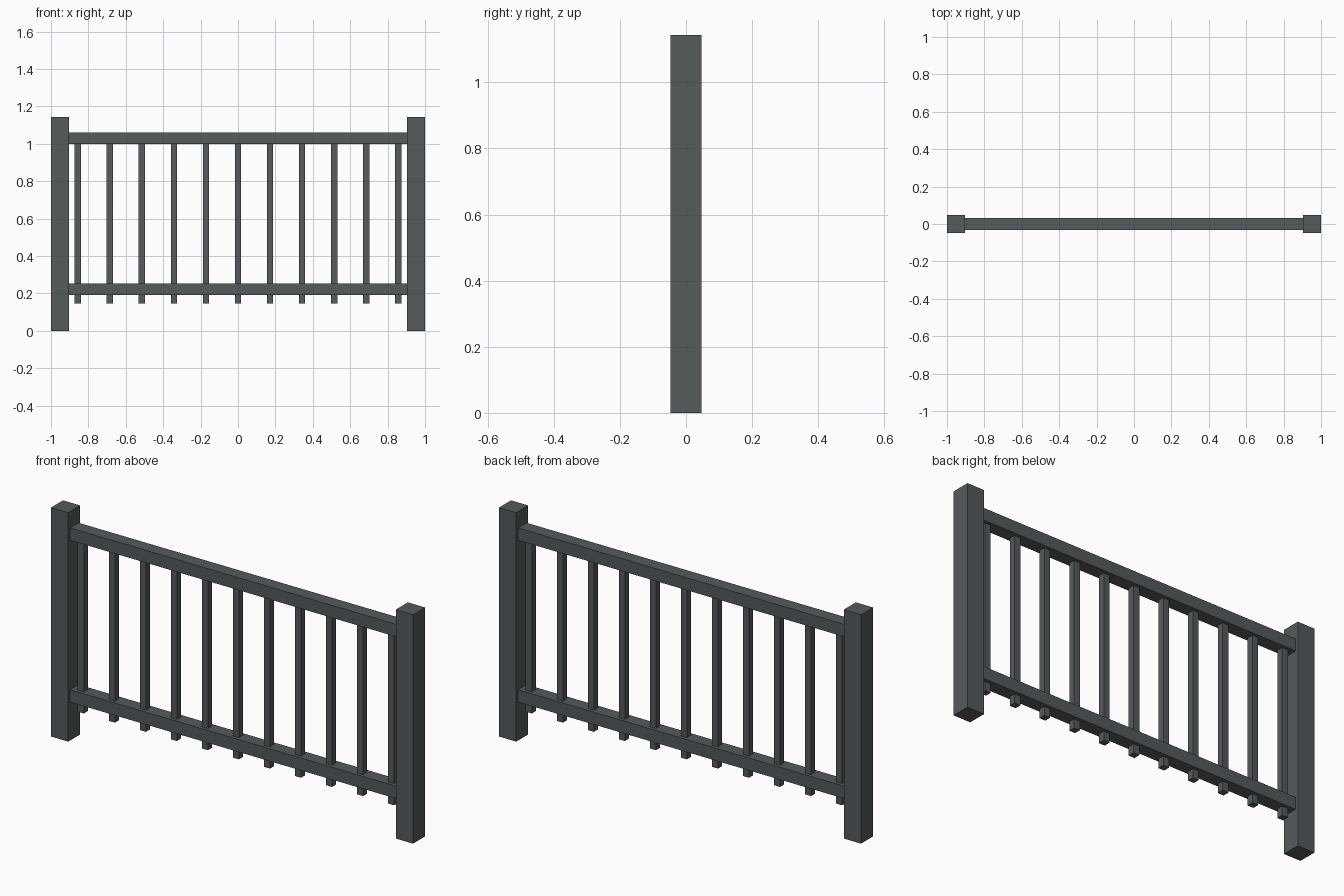
import bpy

if "Cube" in bpy.data.objects:
    bpy.data.objects.remove(bpy.data.objects["Cube"])

# Dark slate paint
paint = bpy.data.materials.new("slate_paint")
paint.diffuse_color = (0.09, 0.103, 0.108, 1)
paint.use_nodes = True
paint.node_tree.nodes["Principled BSDF"].inputs["Base Color"].default_value = paint.diffuse_color


def box(name, x, z0, z1, width, depth):
    bpy.ops.mesh.primitive_cube_add(size=1, location=(x, 0, (z0 + z1) / 2))
    ob = bpy.context.object
    ob.name = name
    ob.scale = (width, depth, z1 - z0)
    bpy.ops.object.transform_apply(location=False, rotation=False, scale=True)
    ob.data.materials.append(paint)
    return ob


POST = 0.0952
POST_X = 1 - POST / 2

# End posts
for side, s in (("left", -1), ("right", 1)):
    box(side + "_post", s * POST_X, 0, 1.143, POST, POST)

# Horizontal rails, tenoned into the posts
RAIL_LENGTH = 2 * (1 - POST) + 0.02
box("top_rail", 0, 1.0, 1.062, RAIL_LENGTH, 0.0667)
box("bottom_rail", 0, 0.192, 0.254, RAIL_LENGTH, 0.0667)

# Square balusters passing through the bottom rail
COUNT, SPACING = 11, 0.1714
for i in range(COUNT):
    x = (i - (COUNT - 1) / 2) * SPACING
    box(f"baluster_{i + 1}", x, 0.146, 1.01, 0.0333, 0.0333)
